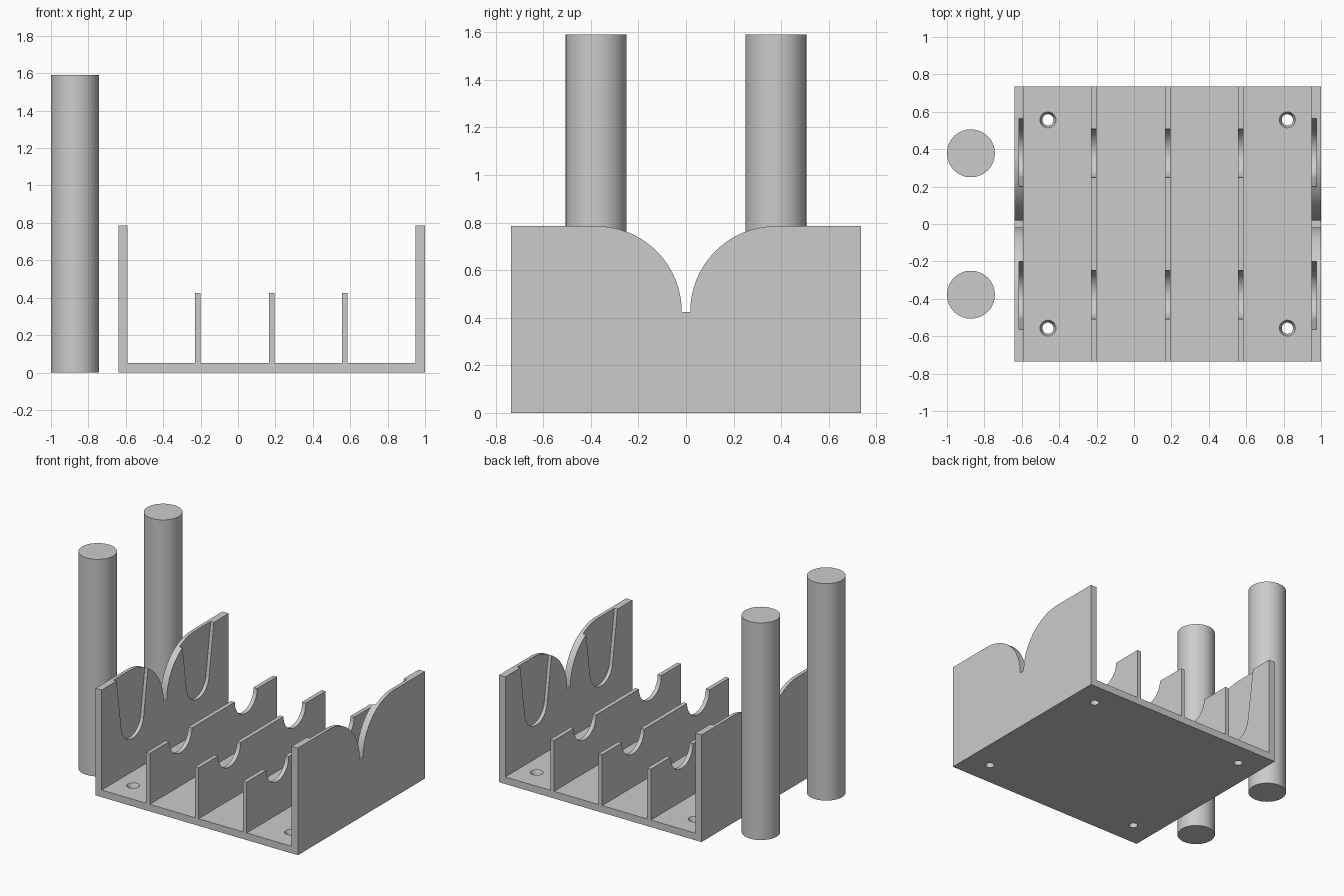
import bpy, bmesh
from math import sin, cos, radians

if "Cube" in bpy.data.objects:
    bpy.data.objects.remove(bpy.data.objects["Cube"])

HALF_DEPTH, FLOOR, RIB_TOP, WALL_TOP = 0.735, 0.052, 0.425, 0.785
LANE = 0.378      # y of each rod cradle
ROD_R = 0.128

grey = bpy.data.materials.new("light grey")
grey.use_nodes = True
GREY = (0.6, 0.6, 0.6, 1)
grey.diffuse_color = GREY
grey.node_tree.nodes["Principled BSDF"].inputs["Base Color"].default_value = GREY


def finish(name, bm, smooth=False):
    bmesh.ops.recalc_face_normals(bm, faces=bm.faces)
    mesh = bpy.data.meshes.new(name)
    bm.to_mesh(mesh)
    bm.free()
    ob = bpy.data.objects.new(name, mesh)
    bpy.context.collection.objects.link(ob)
    mesh.materials.append(grey)
    if smooth:
        shade(ob)
    return ob


def shade(ob):
    bpy.ops.object.select_all(action='DESELECT')
    ob.select_set(True)
    bpy.context.view_layer.objects.active = ob
    bpy.ops.object.shade_smooth_by_angle(angle=radians(30))


def plate(name, x0, x1, outline):
    """Extrude a y-z outline from x0 to x1."""
    bm = bmesh.new()
    face = bm.faces.new([bm.verts.new((x0, y, z)) for y, z in outline])
    new = bmesh.ops.extrude_face_region(bm, geom=[face])["geom"]
    verts = [v for v in new if isinstance(v, bmesh.types.BMVert)]
    bmesh.ops.translate(bm, verts=verts, vec=(x1 - x0, 0, 0))
    return finish(name, bm)


def lathe(name, x, y, rings, segments=48, smooth=False):
    """Stack of circular rings (radius, z), capped at both ends."""
    bm = bmesh.new()
    loops = [[bm.verts.new((x + r * cos(radians(360 * i / segments)),
                            y + r * sin(radians(360 * i / segments)), z))
              for i in range(segments)] for r, z in rings]
    for low, high in zip(loops, loops[1:]):
        for i in range(segments):
            j = (i + 1) % segments
            bm.faces.new((low[i], low[j], high[j], high[i]))
    bm.faces.new(loops[0])
    bm.faces.new(loops[-1])
    return finish(name, bm, smooth)


def arc(cy, cz, r, start, end, steps=24):
    return [(cy + r * cos(radians(start + (end - start) * i / steps)),
             cz + r * sin(radians(start + (end - start) * i / steps)))
            for i in range(steps + 1)]


def mirrored(half):
    """Close an outline from its +y half."""
    return half + [(-y, z) for y, z in reversed(half)]


def cut(ob, cutters):
    for cutter in cutters:
        mod = ob.modifiers.new("cut", 'BOOLEAN')
        mod.operation, mod.solver, mod.object = 'DIFFERENCE', 'EXACT', cutter
    bpy.context.view_layer.update()
    graph = bpy.context.evaluated_depsgraph_get()
    mesh = bpy.data.meshes.new_from_object(ob.evaluated_get(graph))
    ob.modifiers.clear()
    ob.data = mesh
    for cutter in cutters:
        bpy.data.objects.remove(cutter)
    shade(ob)


# Floor with four countersunk screw holes
D = HALF_DEPTH
floor = plate("floor", -0.59, 0.95, [(-D, 0), (D, 0), (D, FLOOR), (-D, FLOOR)])
cut(floor, [lathe("screw_cutter", x, y,
                  [(0.03, -0.05), (0.03, 0.025), (0.043, FLOOR), (0.043, 0.1)], 32)
            for x in (-0.46, 0.82) for y in (-0.557, 0.557)])

# End walls: two rounded shoulders meeting in a narrow gap
shoulders = mirrored([(D, 0), (D, WALL_TOP)] + arc(LANE, RIB_TOP, 0.36, 90, 180, 32))
# Tapered slot with a round bottom, sunk into each inner face
for name, x0, x1, s0, s1 in (("right_wall", -0.64, -0.59, -0.615, -0.55),
                             ("left_wall", 0.95, 1.0, 0.91, 0.975)):
    wall = plate(name, x0, x1, shoulders)
    cut(wall, [plate("slot_cutter", s0, s1,
                     [(side * LANE - 0.19, 0.82)]
                     + arc(side * LANE, RIB_TOP, 0.13, 188, 352)
                     + [(side * LANE + 0.19, 0.82)]) for side in (-1, 1)])

# Three ribs, each with two half-round cradles
cradle = mirrored([(D, FLOOR), (D, RIB_TOP)] + arc(LANE, RIB_TOP, 0.13, 0, -180))
for i, x in enumerate((-0.215, 0.18, 0.57)):
    shade(plate(f"rib_{i + 1}", x - 0.015, x + 0.015, cradle))

# Two loose upright rods beside the tray
for name, y in (("front_rod", -LANE), ("back_rod", LANE)):
    lathe(name, ROD_R - 1, y, [(ROD_R, 0), (ROD_R, 1.59)], 64, True)
